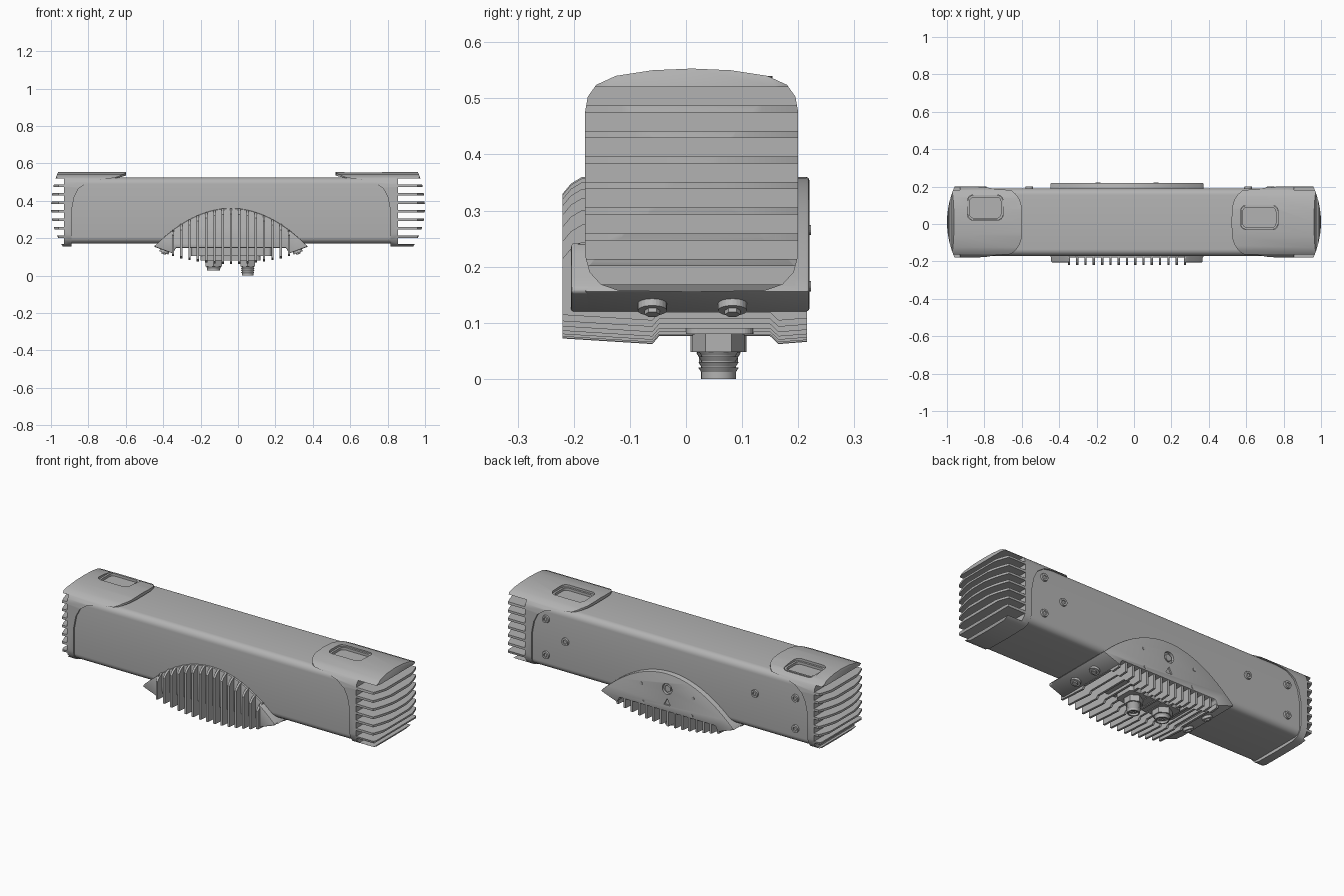
import bpy, bmesh
from math import pi, sin, cos, radians
from mathutils import Vector, Matrix

cube = bpy.data.objects.get("Cube")
if cube:
    bpy.data.objects.remove(cube, do_unlink=True)

MID = -0.0375   # centre line of body and bracket
YC = 0.01       # centre of depth

grey = bpy.data.materials.new("satin_grey")
grey.use_nodes = True
grey.diffuse_color = (0.45, 0.45, 0.45, 1)
grey.node_tree.nodes["Principled BSDF"].inputs["Base Color"].default_value = (0.45, 0.45, 0.45, 1)


def finish(name, bm):
    bmesh.ops.recalc_face_normals(bm, faces=bm.faces)
    mesh = bpy.data.meshes.new(name)
    bm.to_mesh(mesh)
    bm.free()
    mesh.materials.append(grey)
    ob = bpy.data.objects.new(name, mesh)
    bpy.context.scene.collection.objects.link(ob)
    return ob


def prism(name, pts, axis, a, b):
    """Extrude a 2D outline along an axis from a to b."""
    place = {"x": lambda p, t: (t, p[0], p[1]),
             "y": lambda p, t: (p[0], t, p[1]),
             "z": lambda p, t: (p[0], p[1], t)}[axis]
    bm = bmesh.new()
    face = bm.faces.new([bm.verts.new(place(p, a)) for p in pts])
    new = bmesh.ops.extrude_face_region(bm, geom=[face])["geom"]
    shift = Vector(place((0, 0), b - a))
    bmesh.ops.translate(bm, vec=shift, verts=[v for v in new if isinstance(v, bmesh.types.BMVert)])
    return finish(name, bm)


def cylinder(name, pos, direction, r, depth, sides=24, r2=None):
    bm = bmesh.new()
    rot = Vector((0, 0, 1)).rotation_difference(Vector(direction)).to_matrix().to_4x4()
    bmesh.ops.create_cone(bm, cap_ends=True, segments=sides, radius1=r,
                          radius2=r if r2 is None else r2, depth=depth,
                          matrix=Matrix.Translation(pos) @ rot)
    return finish(name, bm)


def round_rect(x0, x1, y0, y1, r, n=6):
    pts = []
    corners = [(x1 - r, y1 - r), (x0 + r, y1 - r), (x0 + r, y0 + r), (x1 - r, y0 + r)]
    for k, (cx, cy) in enumerate(corners):
        for i in range(n + 1):
            t = (k + i / n) * pi / 2
            pts.append((cx + r * cos(t), cy + r * sin(t)))
    return pts


def apply_mods(ob):
    bpy.context.view_layer.update()
    deps = bpy.context.evaluated_depsgraph_get()
    mesh = bpy.data.meshes.new_from_object(ob.evaluated_get(deps))
    ob.modifiers.clear()
    ob.data = mesh


def boolean(ob, cutter, op):
    mod = ob.modifiers.new("cut", "BOOLEAN")
    mod.operation, mod.solver, mod.object = op, "EXACT", cutter
    apply_mods(ob)
    bpy.data.objects.remove(cutter, do_unlink=True)


def bevel(ob, width, segments=2):
    mod = ob.modifiers.new("bevel", "BEVEL")
    mod.width, mod.segments, mod.limit_method = width, segments, "ANGLE"
    mod.angle_limit = radians(40)
    apply_mods(ob)


def smooth(ob, angle=35):
    bpy.ops.object.select_all(action="DESELECT")
    ob.select_set(True)
    bpy.context.view_layer.objects.active = ob
    bpy.ops.object.shade_smooth_by_angle(angle=radians(angle))


# Main bar
smooth(prism("main_body", round_rect(-0.17, 0.19, 0.172, 0.524, 0.035), "x", -0.93, 0.855))

# End caps: crowned section trimmed by side and plan outlines
half = [(0, .155), (.13, .157), (.162, .168), (.182, .19), (.19, .22), (.19, .475),
        (.185, .503), (.17, .524), (.135, .54), (.07, .55), (0, .553)]
section = [(YC + y, z) for y, z in half] + [(YC - y, z) for y, z in half[-2:0:-1]]
sweep = [(.56, .6), (.56, .535), (.60, .524), (.70, .515), (.77, .497), (.815, .465),
         (.838, .42), (.852, .35), (.852, .1)]


def end_cap(name, s, end, pocket):
    X = lambda u: MID + s * u
    cap = prism(name, section, "x", X(.5), X(1.1))
    ends = [(end - (.06 * ((.36 - z) / .2) ** 2 if z < .36 else .035 * ((z - .36) / .19) ** 2), z)
            for z in (.1, .155, .2, .25, .3, .36, .42, .48, .52, .6)]
    side = [(X(u), z) for u, z in sweep + ends]
    boolean(cap, prism("side_trim", side, "y", -1, 1), "INTERSECT")
    collar = [(X(.56 + .11 * abs(t) ** 4), YC + .2 * t) for t in [i / 8 for i in range(8, -9, -1)]]
    tip = [(X(end - .045 * t * t), YC + .2 * t) for t in [i / 8 for i in range(-8, 9)]]
    boolean(cap, prism("plan_trim", collar + tip, "z", 0, 1), "INTERSECT")
    # cooling slots
    for k in range(8):
        z = .487 - .0455 * k
        slot = [(X(.8925), z), (X(1.2), z), (X(1.2), z + .033), (X(.8925), z + .033)]
        boolean(cap, prism("slot", slot, "y", -1, 1), "DIFFERENCE")
    # recessed grip pocket, with floor and raised lip
    boolean(cap, prism("pocket", round_rect(*pocket, .03), "z", .526, .7), "DIFFERENCE")
    smooth(cap, 30)
    x0, x1, y0, y1 = pocket
    lip = prism(name + "_pocket_lip", round_rect(x0 + .001, x1 - .001, y0 + .001, y1 - .001, .03), "z", .52, .54)
    boolean(lip, prism("lip_cut", round_rect(x0 + .012, x1 - .012, y0 + .012, y1 - .012, .022), "z", .5, .6),
            "DIFFERENCE")
    smooth(lip)


end_cap("left_end_cap", 1, 1.0375, (.57, .77, -.03, .10))
end_cap("right_end_cap", -1, .9625, (-.89, -.70, .02, .155))

# Bracket: arched saddle around the bar
W = .4125
arch = lambda u: .155 + .205 * (1 - (u / W) ** 2)
saddle_pts = [(MID + W * t, arch(W * t)) for t in [i / 16 for i in range(-16, 17)]]
saddle_pts += [(MID + u, z) for u, z in [(.31, .118), (.295, .148), (-.295, .148), (-.31, .118)]]
saddle = prism("bracket_saddle", saddle_pts, "y", -.18, .22)
bevel(saddle, .006)
boolean(saddle, cylinder("vent_cut", (MID, .22, .275), (0, 1, 0), .03, .03), "DIFFERENCE")
tri = [(MID - .02, .185), (MID + .02, .185), (MID, .222)]
boolean(saddle, prism("triangle_cut", tri, "y", .212, .3), "DIFFERENCE")
smooth(saddle, 30)
cylinder("vent_plug", (MID, .207, .275), (0, 1, 0), .02, .018, 6)

for s, side in ((1, "left"), (-1, "right")):
    # solid shoulders closing the fin field
    pts = [(MID + s * u, arch(u)) for u in (.31, .335, .36, .385, .405)]
    pts += [(MID + s * .405, .153), (MID + s * .31, .118)]
    shoulder = prism(side + "_bracket_shoulder", pts, "y", -.205, .2)
    bevel(shoulder, .008)
    smooth(shoulder)
    # bolts on the sloping underside
    for k, y in enumerate((-.06, .083)):
        cylinder(f"{side}_bracket_bolt_{k}", (MID + s * .355, y, .133), (s * .37, 0, -1), .026, .024)
        cylinder(f"{side}_bolt_head_{k}", (MID + s * .358, y, .125), (s * .37, 0, -1), .014, .022, 6)
    # small plugs on the back plate
    for k, (u, z) in enumerate(((.16, .265), (.15, .165))):
        cylinder(f"{side}_back_plug_{k}", (MID + s * u, .22, z), (0, 1, 0), .009, .006, 16)

# Cooling fins across the front and underside
for i in range(15):
    u = -.31 + .62 * i / 14
    h, b = arch(u), .062 + .042 * (u / .31) ** 2
    outline = [(-.165, h), (-.185, h), (-.205, h - .012), (-.22, h - .03), (-.22, b + .01),
               (-.06, b), (-.048, b + .014), (.15, b + .014), (.165, b), (.216, b + .004), (.216, .18)]
    prism(f"bracket_fin_{i}", outline, "x", MID + u - .006, MID + u + .006)

# Connector mounting block
prism("connector_block", round_rect(-.25, .18, -.02, .14, .02), "z", .105, .15)
prism("connector_pad", round_rect(-.20, .12, 0, .12, .02), "z", .08, .11)


# Threaded connectors
def connector(name, x, low, r):
    y, top = .058, .09
    cylinder(name + "_nut", (x, y, top - .025), (0, 0, 1), r + .01, .035, 6)
    smooth(cylinder(name + "_core", (x, y, (low + top) / 2), (0, 0, 1), r - .005, top - low, 32))
    n = 4
    for k in range(n):
        z = low + .016 + k * (top - low - .05) / n
        smooth(cylinder(f"{name}_thread_{k}", (x, y, z), (0, 0, 1), r - .005, .008, 32, r))
    # keyed socket in the tip
    core = bpy.data.objects[name + "_core"]
    boolean(core, cylinder("socket_cut", (x, y, low), (0, 0, 1), r - .012, .03, 32), "DIFFERENCE")
    smooth(core)
    for k in range(4):
        t = k * pi / 2 + pi / 4
        cylinder(f"{name}_pin_{k}", (x + .011 * cos(t), y + .011 * sin(t), low + .012), (0, 0, 1), .003, .012, 8)


connector("left_connector", .052, 0, .036)
connector("right_connector", -.13, .027, .04)

# Screws on the back face
for k, (x, z) in enumerate([(.73, .45), (.73, .25), (.61, .355), (-.81, .42), (-.81, .25), (-.56, .38)]):
    screw = cylinder(f"back_screw_{k}", (x, .192, z), (0, -1, 0), .02, .016, 20, .022)
    boolean(screw, cylinder("hex_cut", (x, .2, z), (0, 1, 0), .011, .014, 6), "DIFFERENCE")
    smooth(screw)
